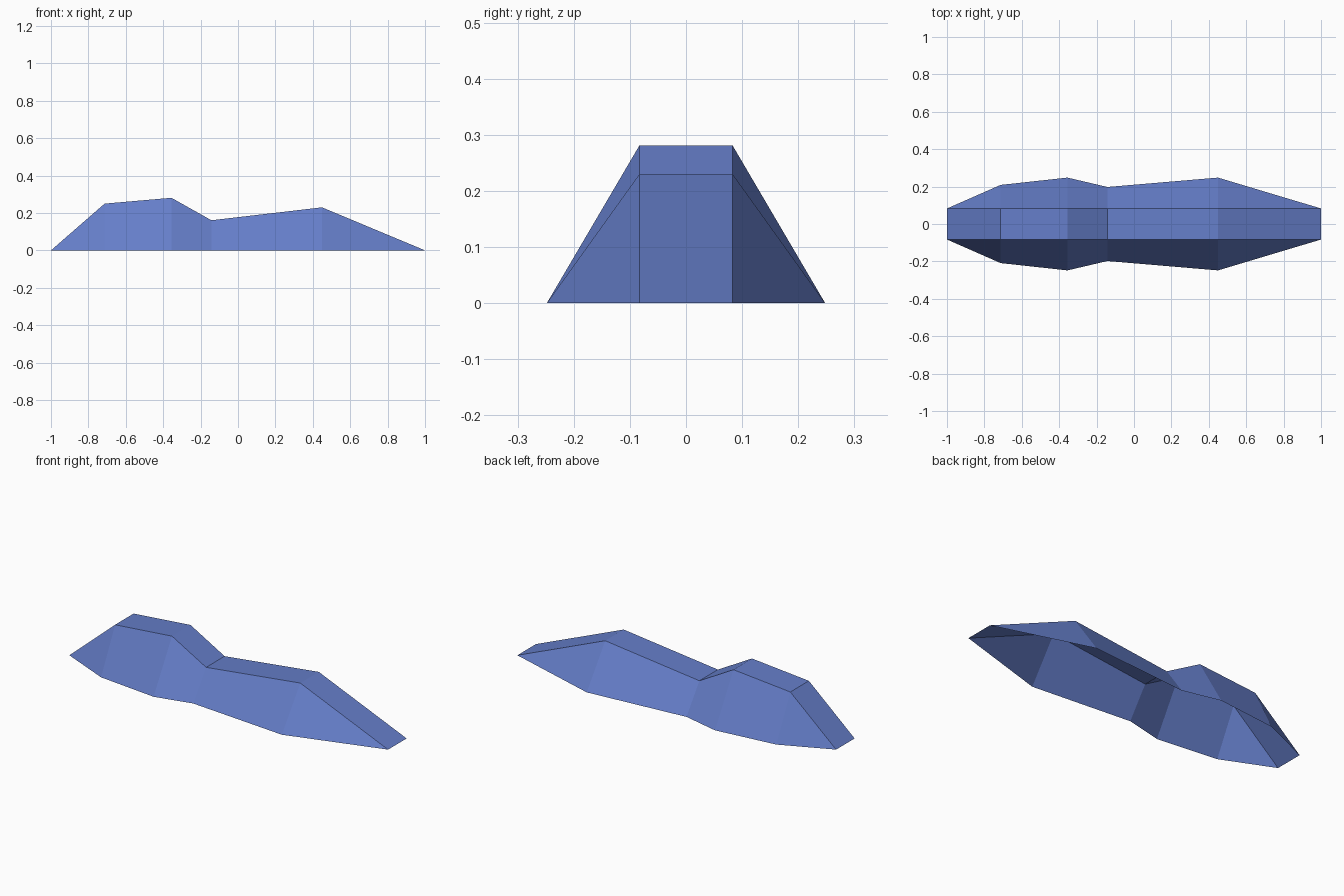
import bpy
import bmesh

if "Cube" in bpy.data.objects:
    bpy.data.objects.remove(bpy.data.objects["Cube"])

# Stations along the length: x, ridge height, half width at the ground
HALF_TOP = 0.083
STATIONS = [
    (-1.0, 0.0, HALF_TOP),
    (-0.713, 0.25, 0.209),
    (-0.356, 0.281, 0.248),
    (-0.142, 0.161, 0.198),
    (0.449, 0.23, 0.248),
    (1.0, 0.0, HALF_TOP),
]

blue = bpy.data.materials.new("ridge blue")
blue.diffuse_color = (0.130, 0.208, 0.584, 1.0)
blue.use_nodes = True
blue.node_tree.nodes["Principled BSDF"].inputs["Base Color"].default_value = blue.diffuse_color

# Open-bottomed ridge shell: flat top strip with a sloped skirt on each side
bm = bmesh.new()
rows = []
for x, height, half in STATIONS:
    section = [(-half, 0), (-HALF_TOP, height), (HALF_TOP, height), (half, 0)]
    rows.append([bm.verts.new((x, y, z)) for y, z in section])
for a, b in zip(rows, rows[1:]):
    for i in range(3):
        bm.faces.new((a[i], b[i], b[i + 1], a[i + 1]))

# Skirts taper to a point at both ends
bmesh.ops.remove_doubles(bm, verts=bm.verts[:], dist=0.0005)

mesh = bpy.data.meshes.new("ridge_shell")
bm.to_mesh(mesh)
bm.free()
mesh.materials.append(blue)
shell = bpy.data.objects.new("ridge_shell", mesh)
bpy.context.collection.objects.link(shell)
